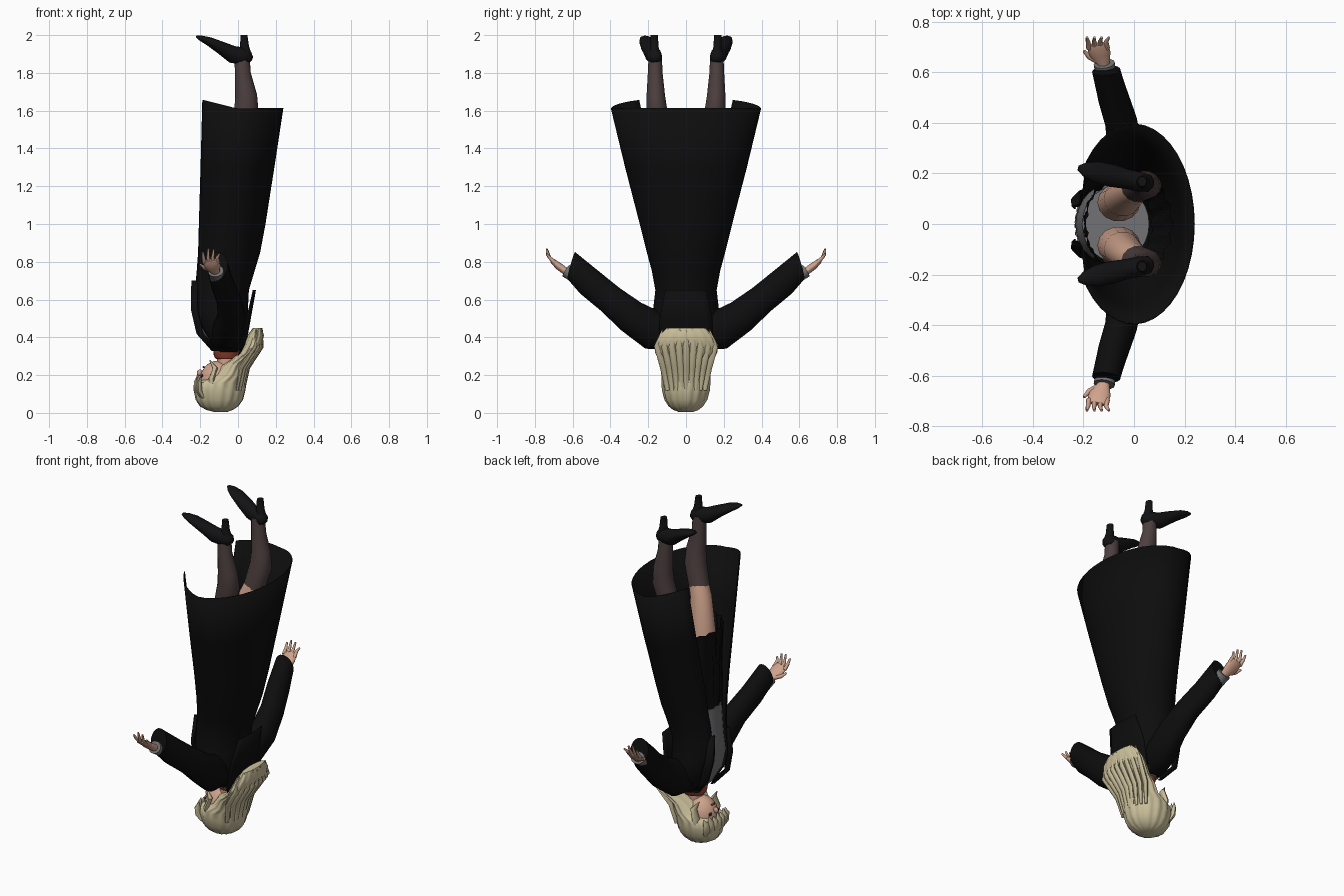
import bpy, bmesh, math
from mathutils import Vector

def material(name, rgb):
    m = bpy.data.materials.new(name)
    m.diffuse_color = (*rgb, 1)
    return m

BLACK = material("black cloth", (0.004, 0.004, 0.004))
SHOE = material("shoe black", (0.006, 0.006, 0.007))
SKIN = material("skin", (0.62, 0.36, 0.26))
HAIR = material("blond hair", (0.60, 0.53, 0.33))
STOCK = material("dark stocking", (0.075, 0.05, 0.05))
GREY = material("grey shirt", (0.17, 0.17, 0.18))
RED = material("red collar", (0.35, 0.06, 0.03))
EYE = material("dark eye", (0.03, 0.02, 0.02))

def finish(name, bm, mat, angle=50, thick=0):
    bmesh.ops.recalc_face_normals(bm, faces=bm.faces)
    me = bpy.data.meshes.new(name)
    bm.to_mesh(me)
    bm.free()
    me.materials.append(mat)
    ob = bpy.data.objects.new(name, me)
    bpy.context.collection.objects.link(ob)
    if thick:
        mod = ob.modifiers.new("thickness", "SOLIDIFY")
        mod.thickness, mod.offset = thick, 0
    bpy.context.view_layer.objects.active = ob
    bpy.ops.object.select_all(action='DESELECT')
    ob.select_set(True)
    bpy.ops.object.shade_smooth_by_angle(angle=math.radians(angle))
    return ob

def loft(name, rings, mat, closed=True, caps=True, **kw):
    """Skin a list of point rings."""
    bm = bmesh.new()
    vs = [[bm.verts.new(p) for p in r] for r in rings]
    n = len(vs[0])
    for a, b in zip(vs, vs[1:]):
        for i in range(n if closed else n - 1):
            j = (i + 1) % n
            bm.faces.new((a[i], a[j], b[j], b[i]))
    if caps and closed:
        bm.faces.new(vs[0])
        bm.faces.new(vs[-1])
    return finish(name, bm, mat, **kw)

def body(name, rows, mat, n=28, wave=0, k=9, **kw):
    """Stack of ovals: rows of (z, front x, back x, half width)."""
    rings = []
    for z, f, b, w in rows:
        ring = []
        for i in range(n):
            t = 2 * math.pi * i / n
            s = 1 + wave * math.sin(k * t + 6 * z)
            ring.append(((f + b) / 2 - (b - f) / 2 * math.cos(t) * s, w * math.sin(t) * s, z))
        rings.append(ring)
    return loft(name, rings, mat, **kw)

def tube(name, pts, mat, side=1, n=14, ref=(1, 0, 0), **kw):
    """Tube through (centre, radius along ref, other radius, optional tangent)."""
    rings = []
    for i, p in enumerate(pts):
        a, b = Vector(pts[max(i - 1, 0)][0]), Vector(pts[min(i + 1, len(pts) - 1)][0])
        t = (Vector(p[3]) if len(p) > 3 else b - a).normalized()
        u = Vector(ref)
        u = (u - t * u.dot(t)).normalized()
        v = t.cross(u)
        ring = []
        for j in range(n):
            q = 2 * math.pi * j / n
            c = Vector(p[0]) + u * p[1] * math.cos(q) + v * p[2] * math.sin(q)
            ring.append((c.x, c.y * side, c.z))
        rings.append(ring)
    return loft(name, rings, mat, **kw)

def ball(name, c, r, mat, seg=24):
    bm = bmesh.new()
    bmesh.ops.create_uvsphere(bm, u_segments=seg, v_segments=seg // 2, radius=1)
    for v in bm.verts:
        v.co = Vector([c[i] + v.co[i] * r[i] for i in range(3)])
    return finish(name, bm, mat)

# Long coat, open along the front: z, front x, back x, half width, half gap in degrees
coat = [(0.325, -0.12, 0.0, 0.10, 55), (0.36, -0.16, 0.025, 0.15, 45), (0.45, -0.215, 0.045, 0.18, 38),
        (0.55, -0.245, 0.05, 0.172, 30), (0.65, -0.24, 0.055, 0.16, 25), (0.75, -0.23, 0.085, 0.178, 24),
        (0.85, -0.225, 0.115, 0.205, 25), (1.0, -0.225, 0.143, 0.243, 27), (1.3, -0.23, 0.19, 0.32, 33),
        (1.61, -0.24, 0.238, 0.395, 39)]
rings = []
for z, f, b, w, g in coat:
    ring = []
    for i in range(33):
        t = math.radians(g + (360 - 2 * g) * i / 32)
        c = math.cos(t)
        dz = max(c, 0) * 0.055 + abs(c) * 0.005 if z > 1.6 else 0
        ring.append(((f + b) / 2 - (b - f) / 2 * c, w * math.sin(t), z + dz))
    rings.append(ring)
loft("long_coat", rings, BLACK, closed=False, thick=0.005)

# Pointed collar flap standing off the back
loft("back_collar", [[(x - 0.9 * y * y, y, z) for y in [w * (i / 4 - 1) for i in range(9)]]
     for z, x, w in ((0.28, 0.0, 0.09), (0.36, 0.04, 0.14), (0.5, 0.065, 0.14), (0.65, 0.092, 0.11))],
     BLACK, closed=False, thick=0.006)

# Shirt, pleated skirt, neck and red collar
body("shirt", [(0.325, -0.115, -0.01, 0.07), (0.36, -0.15, 0.01, 0.13), (0.45, -0.205, 0.03, 0.16),
               (0.55, -0.232, 0.035, 0.155), (0.65, -0.222, 0.04, 0.145), (0.84, -0.205, 0.06, 0.15)], GREY)
body("pleated_skirt", [(0.8, -0.2, 0.07, 0.16), (0.95, -0.195, 0.1, 0.18), (1.3, -0.19, 0.15, 0.21)],
     BLACK, n=72, wave=0.05, k=18, caps=False)
body("neck", [(0.22, -0.12, -0.01, 0.05), (0.28, -0.11, -0.01, 0.047), (0.34, -0.12, 0.0, 0.055)], SKIN)
body("red_collar", [(0.285, -0.115, 0.0, 0.058), (0.30, -0.128, 0.008, 0.068), (0.335, -0.13, 0.01, 0.08)], RED)

# Head with simple face
ball("head", (-0.105, 0, 0.165), (0.1, 0.088, 0.112), SKIN)
ball("nose", (-0.202, 0, 0.212), (0.016, 0.011, 0.018), SKIN, 12)
ball("mouth", (-0.182, 0, 0.243), (0.006, 0.02, 0.005), RED, 12)

# Hair: cap with fringe, falling behind the neck
body("hair", [(0.004, -0.12, -0.06, 0.035), (0.015, -0.165, -0.03, 0.065), (0.035, -0.2, 0.0, 0.09),
              (0.07, -0.222, 0.025, 0.112), (0.12, -0.232, 0.038, 0.125), (0.16, -0.225, 0.043, 0.128),
              (0.178, -0.18, 0.043, 0.128), (0.20, -0.13, 0.045, 0.128), (0.25, -0.09, 0.05, 0.133),
              (0.28, -0.04, 0.07, 0.142), (0.32, 0.005, 0.105, 0.162), (0.36, 0.03, 0.125, 0.165),
              (0.41, 0.05, 0.137, 0.14), (0.45, 0.08, 0.125, 0.1)], HAIR, n=80, wave=0.025, k=15)

def lock(name, path, r, side=1):
    tube(name, [(p, r * k, r * k * 0.6) for p, k in zip(path, (0.6, 1, 0.9, 0.15))], HAIR, side, n=8,
         ref=(0.3, 1, 0))

for i in range(7):
    y = (i - 3) * 0.03
    x = -0.222 + 2.2 * y * y
    lock("fringe_lock", [(x + 0.02, y * 0.9, 0.08), (x, y, 0.12), (x, y * 1.1, 0.16),
                         (x + 0.008, y * 1.15 + 0.008, 0.19 + 0.012 * (i % 2))], 0.022)
for i in range(9):
    y = (i - 4) * 0.033
    x = 0.04 - 2.0 * y * y
    lock("back_lock", [(x - 0.01, y * 0.75, 0.12), (x + 0.012, y * 0.9, 0.24), (x + 0.085, y * 1.15, 0.35),
                       (x + 0.09, y * 0.95, 0.44 + 0.008 * (i % 2))], 0.02)

for s in (1, -1):
    ball("eye", (-0.189, s * 0.034, 0.196), (0.007, 0.014, 0.009), EYE, 12)
    lock("side_lock", [(-0.14, 0.1, 0.12), (-0.14, 0.105, 0.18), (-0.12, 0.098, 0.235), (-0.15, 0.085, 0.28)], 0.026, s)

    # Lapel along the coat opening
    loft("lapel", [[(x, s * a, z), (x - 0.012, s * (a + b) / 2, z), (x + 0.02, s * b, z)]
         for z, x, a, b in ((0.33, -0.125, 0.06, 0.09), (0.42, -0.205, 0.075, 0.14),
                            (0.55, -0.235, 0.065, 0.13), (0.7, -0.232, 0.06, 0.08))],
         BLACK, closed=False, thick=0.006)

    # Wide sleeve, cuff and hand
    tube("sleeve", [((-0.07, 0.08, 0.41), 0.075, 0.08), ((-0.055, 0.17, 0.435), 0.08, 0.105),
                    ((-0.035, 0.29, 0.51), 0.072, 0.09), ((-0.05, 0.40, 0.60), 0.064, 0.078),
                    ((-0.085, 0.51, 0.69), 0.06, 0.077),
                    ((-0.11, 0.607, 0.78), 0.056, 0.074, (-0.1, 1, 0.28))], BLACK, s, n=20)
    tube("cuff", [((-0.105, 0.55, 0.70), 0.04, 0.036), ((-0.118, 0.635, 0.752), 0.042, 0.036)], GREY, s)
    tube("palm", [((-0.112, 0.59, 0.725), 0.025, 0.022), ((-0.122, 0.64, 0.752), 0.026, 0.02),
                  ((-0.135, 0.672, 0.775), 0.044, 0.02), ((-0.143, 0.702, 0.80), 0.042, 0.015),
                  ((-0.146, 0.712, 0.81), 0.035, 0.009)], SKIN, s)
    for i, h in enumerate((0.85, 0.87, 0.865, 0.84)):
        x = -0.178 + i * 0.024
        tube("finger", [((x, 0.695, 0.795), 0.011, 0.011), ((x - 0.004, 0.722, 0.822), 0.009, 0.009),
                        ((x - 0.008 + i * 0.005, 0.738, h), 0.005, 0.005)], SKIN, s, n=8)
    tube("thumb", [((-0.145, 0.648, 0.758), 0.014, 0.014), ((-0.178, 0.662, 0.768), 0.011, 0.011),
                   ((-0.198, 0.685, 0.785), 0.006, 0.006)], SKIN, s, n=8, ref=(0, 0, 1))

    # Leg: bare thigh, stocking
    tube("thigh", [((-0.06, 0.085, 0.9), 0.085, 0.075), ((-0.045, 0.1, 1.2), 0.075, 0.07),
                   ((-0.01, 0.13, 1.42), 0.062, 0.058), ((0.02, 0.145, 1.5), 0.057, 0.054)], SKIN, s)
    tube("stocking", [((0.01, 0.142, 1.47), 0.061, 0.057), ((0.045, 0.155, 1.6), 0.065, 0.057),
                      ((0.043, 0.16, 1.68), 0.058, 0.05), ((0.025, 0.163, 1.8), 0.042, 0.04),
                      ((0.022, 0.163, 1.89), 0.04, 0.036)], STOCK, s)

    # High-heeled shoe, toes turned out
    tube("shoe", [((0.075, 0.158, 1.875), 0.012, 0.015), ((0.06, 0.16, 1.88), 0.034, 0.034),
                  ((0.02, 0.168, 1.89), 0.046, 0.04), ((-0.03, 0.178, 1.898), 0.046, 0.04),
                  ((-0.09, 0.192, 1.933), 0.034, 0.046), ((-0.15, 0.206, 1.965), 0.024, 0.043),
                  ((-0.195, 0.216, 1.983), 0.015, 0.028), ((-0.22, 0.222, 1.992), 0.005, 0.01)],
         SHOE, s, ref=(0, 0, 1))
    tube("heel", [((0.04, 0.166, 1.89), 0.034, 0.03), ((0.034, 0.167, 1.94), 0.024, 0.022),
                  ((0.032, 0.168, 2.0), 0.018, 0.02, (0, 0, 1))], SHOE, s)
